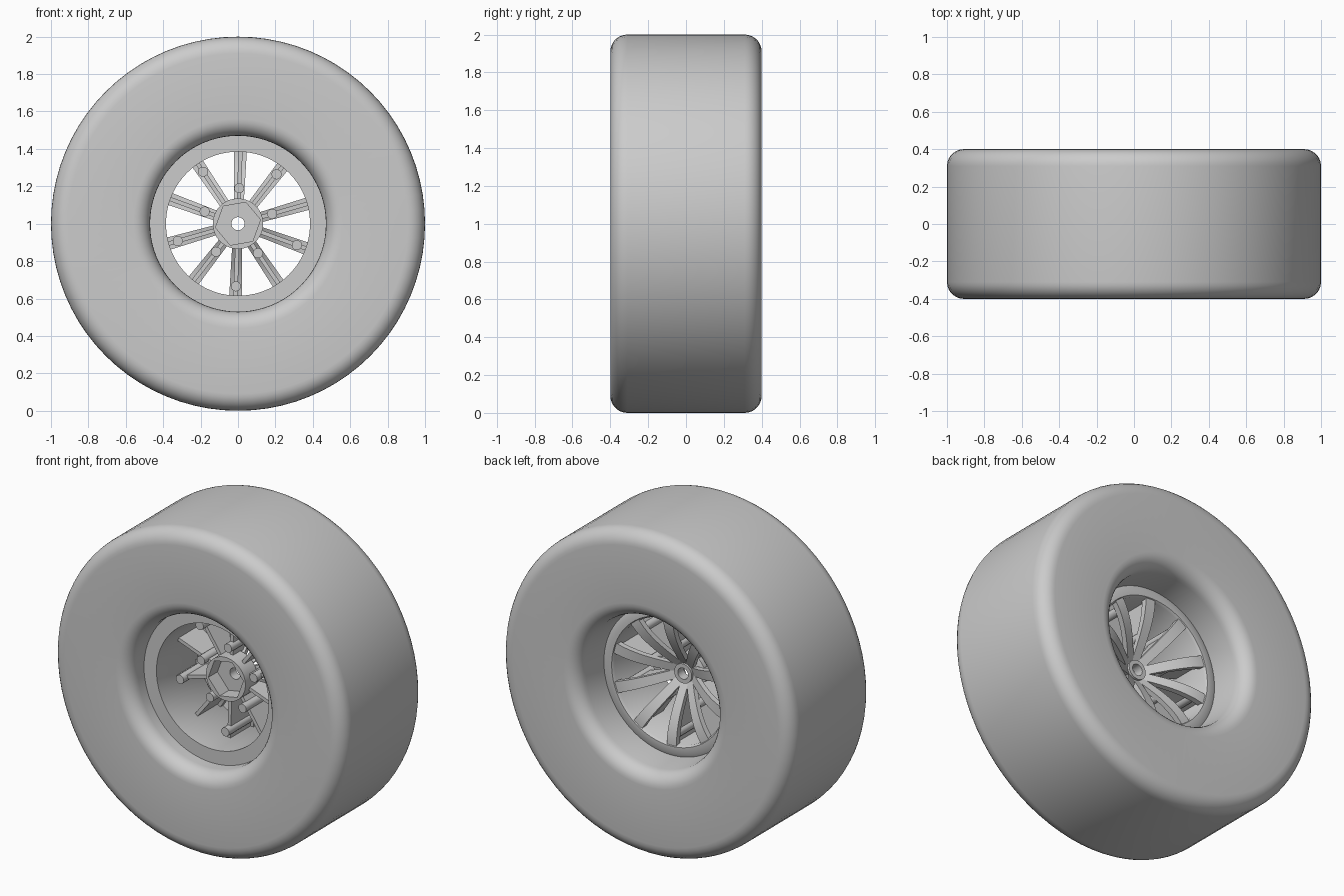
import bpy, bmesh, math
from mathutils import Matrix, Vector

cube = bpy.data.objects.get("Cube")
if cube:
    bpy.data.objects.remove(cube, do_unlink=True)

grey = bpy.data.materials.new("plain grey")
grey.use_nodes = True
COLOUR = (0.6, 0.6, 0.6, 1)
grey.diffuse_color = COLOUR
grey.node_tree.nodes["Principled BSDF"].inputs["Base Color"].default_value = COLOUR

AXLE = Vector((0, 0, 1))


def finish(bm, name, angle=35):
    bmesh.ops.recalc_face_normals(bm, faces=bm.faces)
    mesh = bpy.data.meshes.new(name)
    bm.to_mesh(mesh)
    bm.free()
    obj = bpy.data.objects.new(name, mesh)
    bpy.context.collection.objects.link(obj)
    obj.location = AXLE
    mesh.materials.append(grey)
    bpy.ops.object.select_all(action='DESELECT')
    obj.select_set(True)
    bpy.context.view_layer.objects.active = obj
    bpy.ops.object.shade_smooth_by_angle(angle=math.radians(angle))
    return obj


def lathe(name, profile, segments=80):
    """Turn a closed (radius, y) profile about the axle."""
    bm = bmesh.new()
    rings = []
    for i in range(segments):
        a = math.tau * i / segments
        rings.append([bm.verts.new((r * math.cos(a), y, r * math.sin(a)))
                      for r, y in profile])
    n = len(profile)
    for i, ring in enumerate(rings):
        nxt = rings[(i + 1) % segments]
        for j in range(n):
            k = (j + 1) % n
            bm.faces.new((ring[j], ring[k], nxt[k], nxt[j]))
    return finish(bm, name)


def arc(r, y, radius, start, end, steps=7):
    """Rounded corner of a profile, in degrees."""
    out = []
    for i in range(steps + 1):
        a = math.radians(start + (end - start) * i / steps)
        out.append((r + radius * math.cos(a), y + radius * math.sin(a)))
    return out


def dish(r):
    """Height of the spoke face along the axle at a radius."""
    t = (r - 0.05) / 0.35
    return 0.01 + 0.15 * math.sin(t * math.pi / 2)


# Tyre with rounded shoulders and inner lips
F = 0.09
tyre = [(0.455, 0.15)] + arc(0.56, 0.31, F, 180, 90) + arc(1 - F, 0.4 - F, F, 90, 0)
tyre += arc(1 - F, F - 0.4, F, 0, -90) + arc(0.56, -0.31, F, -90, -180) + [(0.47, -0.22)]
lathe("tyre", tyre)

# Rim barrel with a flat front flange and a back ring
lathe("rim", [(0.385, -0.25), (0.472, -0.25), (0.472, -0.2), (0.465, 0.15),
              (0.435, 0.165), (0.395, 0.165), (0.385, 0.15)])

# Hub: round outside, hexagonal socket in front, bored through for the axle
bm = bmesh.new()
N = 48


def ring(y, radius, hexagon=False):
    verts = []
    for i in range(N):
        a = math.tau * i / N
        r = radius
        if hexagon:
            r *= math.cos(math.pi / 6) / math.cos(a % (math.pi / 3) - math.pi / 6)
        a += math.radians(10)
        verts.append(bm.verts.new((r * math.cos(a), y, r * math.sin(a))))
    return verts


loops = [ring(-0.12, 0.135), ring(-0.12, 0.122, True), ring(-0.03, 0.122, True),
         ring(-0.03, 0.035), ring(0.03, 0.035), ring(0.03, 0.06),
         ring(0.015, 0.06), ring(0.015, 0.1), ring(0.0, 0.135)]
for a, b in zip(loops, loops[1:] + loops[:1]):
    for i in range(N):
        j = (i + 1) % N
        bm.faces.new((a[i], a[j], b[j], b[i]))
finish(bm, "hub", 25)


def bar(bm, stations, turn):
    """Box-section bar along x; stations are (radius, half width, front y, back y)."""
    rows = []
    for r, w, y0, y1 in stations:
        rows.append([bm.verts.new(turn @ Vector(c)) for c in
                     ((r, y0, -w), (r, y0, w), (r, y1, w), (r, y1, -w))])
    for p, q in zip(rows, rows[1:]):
        for i in range(4):
            j = (i + 1) % 4
            bm.faces.new((p[i], p[j], q[j], q[i]))
    bm.faces.new(rows[0])
    bm.faces.new(rows[-1][::-1])


# Ten dished spokes, each with a web and a round post on alternating radii
spokes, webs, posts = bmesh.new(), bmesh.new(), bmesh.new()
radii = [0.06 + 0.035 * i for i in range(11)]
for k in range(10):
    turn = Matrix.Rotation(-math.radians(88 + 36 * k), 4, 'Y')
    bar(spokes, [(r, 0.024 + 0.025 * r, dish(r) - 0.035, dish(r)) for r in radii], turn)
    bar(webs, [(r, 0.011, -0.07, dish(r) - 0.02) for r in radii[2:-1]] +
        [(0.39, 0.011, -0.07, dish(0.39) - 0.02)], turn)
    r = 0.19 if k % 2 == 0 else 0.335
    depth = dish(r) + 0.09
    place = turn @ Matrix.Translation((r, dish(r) - 0.02 - depth / 2, 0)) \
        @ Matrix.Rotation(math.pi / 2, 4, 'X')
    bmesh.ops.create_cone(posts, cap_ends=True, segments=16, radius1=0.027,
                          radius2=0.027, depth=depth, matrix=place)
finish(spokes, "spokes")
finish(webs, "spoke_webs")
finish(posts, "spoke_posts")
